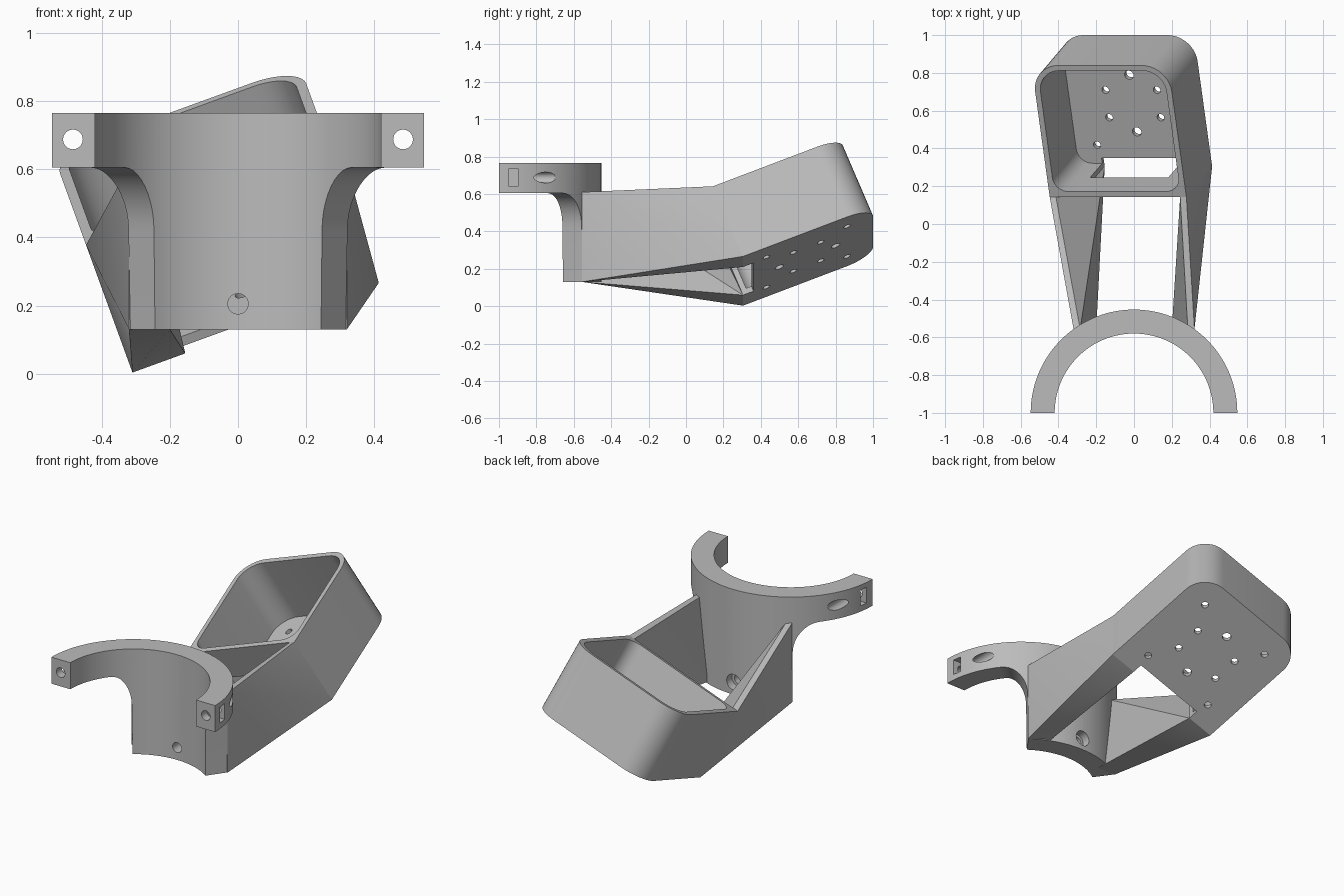
import bpy, bmesh
from math import radians, sin, cos, pi
from mathutils import Matrix, Vector

if "Cube" in bpy.data.objects:
    bpy.data.objects.remove(bpy.data.objects["Cube"])

grey = bpy.data.materials.new("plain_grey")
grey.use_nodes = True
GREY = (0.5, 0.5, 0.5, 1)
grey.diffuse_color = GREY
grey.node_tree.nodes["Principled BSDF"].inputs["Base Color"].default_value = GREY


def finish(name, bm):
    bmesh.ops.recalc_face_normals(bm, faces=bm.faces)
    mesh = bpy.data.meshes.new(name)
    bm.to_mesh(mesh)
    bm.free()
    mesh.materials.append(grey)
    ob = bpy.data.objects.new(name, mesh)
    bpy.context.collection.objects.link(ob)
    return ob


def prism(name, outline, z0, z1, matrix=Matrix()):
    bm = bmesh.new()
    base = bm.faces.new([bm.verts.new((x, y, z0)) for x, y in outline])
    top = bmesh.ops.extrude_face_region(bm, geom=[base])["geom"]
    bmesh.ops.translate(bm, vec=(0, 0, z1 - z0), verts=[v for v in top if isinstance(v, bmesh.types.BMVert)])
    bm.transform(matrix)
    return finish(name, bm)


def rounded(x0, x1, y0, y1, front=0, back=0, steps=10):
    """Rectangle outline with rounded front and back corners."""
    pts = []
    corners = [(x1, y1, -1, -1, back), (x0, y1, 1, -1, back), (x0, y0, 1, 1, front), (x1, y0, -1, 1, front)]
    for k, (x, y, sx, sy, r) in enumerate(corners):
        for i in range(steps + 1 if r else 1):
            a = pi / 2 * (k + i / steps)
            pts.append((x + sx * r + r * cos(a), y + sy * r + r * sin(a)) if r else (x, y))
    return pts


def bore(r, start, direction, length):
    """Round cutter from a start point along a direction."""
    d = Vector(direction).normalized()
    m = Matrix.Translation(Vector(start)) @ d.to_track_quat('Z', 'Y').to_matrix().to_4x4()
    circle = [(r * cos(i * pi / 12), r * sin(i * pi / 12)) for i in range(24)]
    return prism("cutter", circle, 0, length, m)


def carve(ob, cutters):
    for c in cutters:
        c.hide_render = True
        mod = ob.modifiers.new("cut", 'BOOLEAN')
        mod.operation, mod.solver, mod.object = 'DIFFERENCE', 'EXACT', c
    bpy.context.view_layer.update()
    done = bpy.data.meshes.new_from_object(ob.evaluated_get(bpy.context.evaluated_depsgraph_get()))
    ob.modifiers.clear()
    ob.data = done
    for c in cutters:
        bpy.data.objects.remove(c)


# Half ring clamp with a lower curved plate, blended by fillets
RIN, ROUT, CY, TOP, RIM_LOW, LOW = 0.42, 0.547, -1.0, 0.765, 0.605, 0.13
half = [(35.5 * i / 14, LOW) for i in range(15)]
half += [(52 - 16 * cos(t), 0.42 + 0.185 * sin(t)) for t in [pi / 2 * i / 10 for i in range(11)]]
half += [(52 + 38 * i / 14, RIM_LOW) for i in range(1, 15)]
columns = [(-a, z) for a, z in reversed(half[1:])] + half
bm = bmesh.new()
rows = []
for a, z in columns:
    s, c = sin(radians(a)), cos(radians(a))
    rows.append([bm.verts.new((r * s, CY + r * c, h)) for r, h in
                 ((RIN, z), (ROUT, z), (ROUT, TOP), (RIN, TOP))])
for p, q in zip(rows, rows[1:]):
    for i in range(4):
        j = (i + 1) % 4
        bm.faces.new((p[i], p[j], q[j], q[i]))
bm.faces.new(rows[0])
bm.faces.new(rows[-1])
# soften the clamp ends and top rim
soft = [e for e in bm.edges if all(v.co.z > TOP - 0.001 for v in e.verts)
        or all(v.co.y < CY + 0.001 for v in e.verts)]
soft = [e for e in soft if e.is_manifold and e.calc_face_angle(0) > 1]
bmesh.ops.bevel(bm, geom=soft, offset=0.008, segments=2, profile=0.5, affect='EDGES')
clamp = finish("clamp_ring", bm)

cutters = []
for angle, z in ((0, 0.7), (0, 0.205), (35.7, 0.7), (-35.7, 0.7)):
    d = Vector((sin(radians(angle)), cos(radians(angle)), 0))
    centre = Vector((0, CY, z))
    cutters.append(bore(0.03, centre + d * 0.3, d, 0.4))
    cutters.append(bore(0.047, centre + d * 0.495, d, 0.2))
for side in (-1, 1):
    cutters.append(bore(0.029, (side * 0.485, CY - 0.1, 0.688), (0, 1, 0), 0.6))
    xs = sorted((side * 0.445, side * 0.62))
    cutters.append(prism("cutter", rounded(xs[0], xs[1], -0.947, -0.897), 0.64, 0.735))
carve(clamp, cutters)

# Tilted open tray
W, L, D, WALL = 0.77, 0.75, 0.43, 0.03
frame = (Matrix.Translation((-0.31, 0.305, 0.003)) @ Matrix.Rotation(radians(-20), 4, 'Y')
         @ Matrix.Rotation(radians(22), 4, 'X'))
tray = prism("tray", rounded(0, W, 0, L, 0, 0.15), 0, D, frame)
FLANGE = 0.165
cutters = [
    prism("cutter", rounded(WALL, W - WALL, WALL, L - WALL, 0.08, 0.12), WALL, D + 0.1, frame),
    prism("cutter", rounded(FLANGE, W - FLANGE, -0.1, 0.06), -0.1, 0.23, frame),
]
# mounting holes in the floor
holes = [(0, 0.21, 0.025), (0, 0.534, 0.025)]
for s in (-1, 1):
    holes += [(s * 0.235, 0.135, 0.02), (s * 0.235, 0.6, 0.02),
              (s * 0.145, 0.291, 0.02), (s * 0.145, 0.448, 0.02)]
for u, v, r in holes:
    cutters.append(bore(r, frame @ Vector((W / 2 + u, v, -0.1)), frame.col[2].xyz, 0.2))
carve(tray, cutters)

# Tapered side arms from the plate to the tray
arms = []
for name, side in (("right_arm", -1), ("left_arm", 1)):
    def across(t):
        return t if side < 0 else W - t
    pts = [frame @ Vector((across(t), 0, h)) for t, h in ((0, 0), (FLANGE, 0), (0.035, D), (0, D))]
    pts += [Vector((side * x, -0.557, z)) for x, z in
            ((0.32, LOW), (0.2, LOW), (0.285, 0.61), (0.32, 0.61))]
    bm = bmesh.new()
    for p in pts:
        bm.verts.new(p)
    bmesh.ops.convex_hull(bm, input=bm.verts)
    arms.append(finish(name, bm))

# Smooth curved faces, keep edges sharp
bpy.ops.object.select_all(action='DESELECT')
for ob in [clamp, tray] + arms:
    ob.select_set(True)
bpy.context.view_layer.objects.active = clamp
bpy.ops.object.shade_smooth_by_angle(angle=radians(30))
